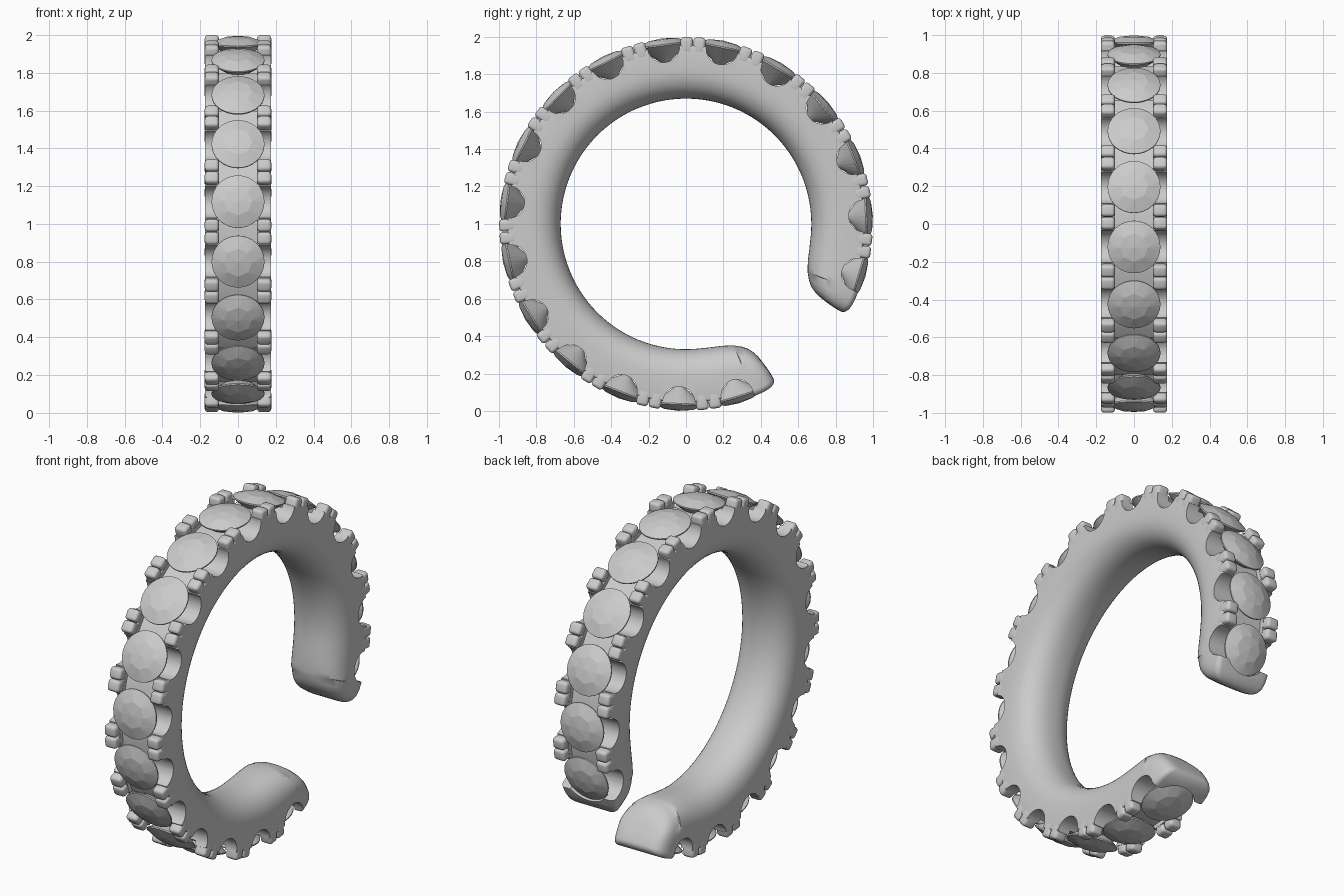
import bpy, bmesh, math
from mathutils import Matrix, Vector

if "Cube" in bpy.data.objects:
    bpy.data.objects.remove(bpy.data.objects["Cube"])

A0, A1 = -29.5, 299.5                 # open ring: start and end angle
FIRST, STEP, COUNT = -16.4, 18.94, 17  # stone layout


def frame(deg):
    """Local x = ring width, y = tangent, z = outward."""
    s, c = math.sin(math.radians(deg)), math.cos(math.radians(deg))
    return Matrix(((1, 0, 0, 0), (0, s, c, 0), (0, -c, s, 1), (0, 0, 0, 1)))


def finish(name, bm):
    bmesh.ops.recalc_face_normals(bm, faces=bm.faces)
    me = bpy.data.meshes.new(name)
    bm.to_mesh(me)
    bm.free()
    ob = bpy.data.objects.new(name, me)
    bpy.context.collection.objects.link(ob)
    return ob


def sweep(name, stations):
    """Skin closed sections [(angle, [(x, r), ...]), ...] along the ring."""
    bm = bmesh.new()
    rings = [[bm.verts.new(frame(a) @ Vector((x, 0, r))) for x, r in sec]
             for a, sec in stations]
    n = len(rings[0])
    for p, q in zip(rings, rings[1:]):
        for i in range(n):
            j = (i + 1) % n
            bm.faces.new((p[i], p[j], q[j], q[i]))
    bm.faces.new(rings[0])
    bm.faces.new(rings[-1])
    return finish(name, bm)


def smooth(ob, angle):
    bpy.ops.object.select_all(action='DESELECT')
    ob.select_set(True)
    bpy.context.view_layer.objects.active = ob
    bpy.ops.object.shade_smooth_by_angle(angle=math.radians(angle))


# Distance from tip (degrees): inner radius, outer radius, half width, edge rounding
ENDS = [(0, .915, .95, .075, .012), (.15, .885, .962, .105, .02), (.5, .845, .97, .125, .025),
        (1, .805, .977, .14, .03), (1.8, .775, .983, .152, .03), (3, .747, .988, .163, .03),
        (5, .722, .99, .171, .03), (7.8, .7, .99, .175, .03), (8, .699, .955, .175, .012),
        (10, .69, .955, .175, .012), (13, .68, .955, .175, .012), (18, .673, .955, .175, .012),
        (24, .67, .955, .175, .012)]


def section(ri, ro, w, c):
    """Flat sides, rounded outer edges, domed inside."""
    b = min(.17, (ro - ri) * .6)
    half = []
    for k in range(5):
        t = math.pi / 2 * (1 - k / 4)
        half.append((w - c + c * math.cos(t), ro - c + c * math.sin(t)))
    for k in range(13):
        t = math.pi / 2 * k / 12
        half.append((w * math.cos(t) ** .85, ri + b - b * math.sin(t) ** .85))
    half[-1] = (0, ri)
    return half + [(-x, r) for x, r in reversed(half[:-1])]


# Ring body
stations = [(A0 + e[0], section(*e[1:])) for e in ENDS]
span = A1 - A0 - 48
stations += [(A0 + 24 + span * k / 110, section(*ENDS[-1][1:])) for k in range(1, 110)]
stations += [(A1 - e[0], section(*e[1:])) for e in reversed(ENDS)]
body = sweep("ring_body", stations)

# Cutters: centre channel, side scallops, end stone seats
angles = [FIRST + STEP * i for i in range(COUNT)]
box = [(-.1, .93), (.1, .93), (.1, 1.06), (-.1, 1.06)]
channel = sweep("channel_cutter", [(FIRST + (angles[-1] - FIRST) * k / 120, box) for k in range(121)])

bm = bmesh.new()
for a in angles:
    bmesh.ops.create_cone(bm, cap_ends=True, segments=40, radius1=.086, radius2=.086, depth=.6,
                          matrix=frame(a) @ Matrix.Translation((0, 0, .957)) @ Matrix.Rotation(math.pi / 2, 4, 'Y'))
scallops = finish("scallop_cutter", bm)

bm = bmesh.new()
for a in (angles[0], angles[-1]):
    bmesh.ops.create_cone(bm, cap_ends=True, segments=48, radius1=.143, radius2=.143, depth=.12,
                          matrix=frame(a) @ Matrix.Translation((0, 0, 1.008)))
seats = finish("seat_cutter", bm)

cutters = (channel, scallops, seats)
for cutter in cutters:
    cutter.hide_render = True
    mod = body.modifiers.new(cutter.name, 'BOOLEAN')
    mod.operation, mod.solver, mod.object = 'DIFFERENCE', 'EXACT', cutter
bpy.context.view_layer.update()
cut = bpy.data.meshes.new_from_object(body.evaluated_get(bpy.context.evaluated_depsgraph_get()))
body.modifiers.clear()
body.data = cut
for cutter in cutters:
    bpy.data.objects.remove(cutter)
smooth(body, 35)

# Prongs: two rounded beads per side between neighbouring stones
bm = bmesh.new()
for a in angles[:-1]:
    for sx in (-1, 1):
        for st in (-1, 1):
            m = frame(a + STEP / 2) @ Matrix.Translation((sx * .1385, st * .034, .954))
            bmesh.ops.create_cube(bm, size=1, matrix=m @ Matrix.Diagonal((.075, .066, .088, 1)))
bmesh.ops.bevel(bm, geom=bm.edges[:], offset=.018, segments=4, profile=.5, affect='EDGES')
smooth(finish("prongs", bm), 40)

# Faceted round stones
bm = bmesh.new()
for a in angles:
    f = frame(a)

    def ring(n, rad, h, off=0):
        return [bm.verts.new(f @ Vector((rad * math.cos(2 * math.pi * (i + off) / n),
                                         rad * math.sin(2 * math.pi * (i + off) / n), h))) for i in range(n)]
    top = bm.verts.new(f @ Vector((0, 0, 1.0)))
    culet = bm.verts.new(f @ Vector((0, 0, .855)))
    crown = ring(8, .075, .993)
    girdle, low = ring(32, .14, .967), ring(32, .14, .96)
    for i in range(8):
        j = (i + 1) % 8
        bm.faces.new((top, crown[i], crown[j]))
        bm.faces.new((crown[i], girdle[4 * i + 2], crown[j]))
        for k in range(-2, 2):
            bm.faces.new((crown[i], girdle[4 * i + k], girdle[4 * i + k + 1]))
    for i in range(32):
        j = (i + 1) % 32
        bm.faces.new((girdle[i], low[i], low[j], girdle[j]))
    for i in range(8):
        for k in range(4):
            bm.faces.new((culet, low[(4 * i + k + 1) % 32], low[4 * i + k]))
finish("stones", bm)
